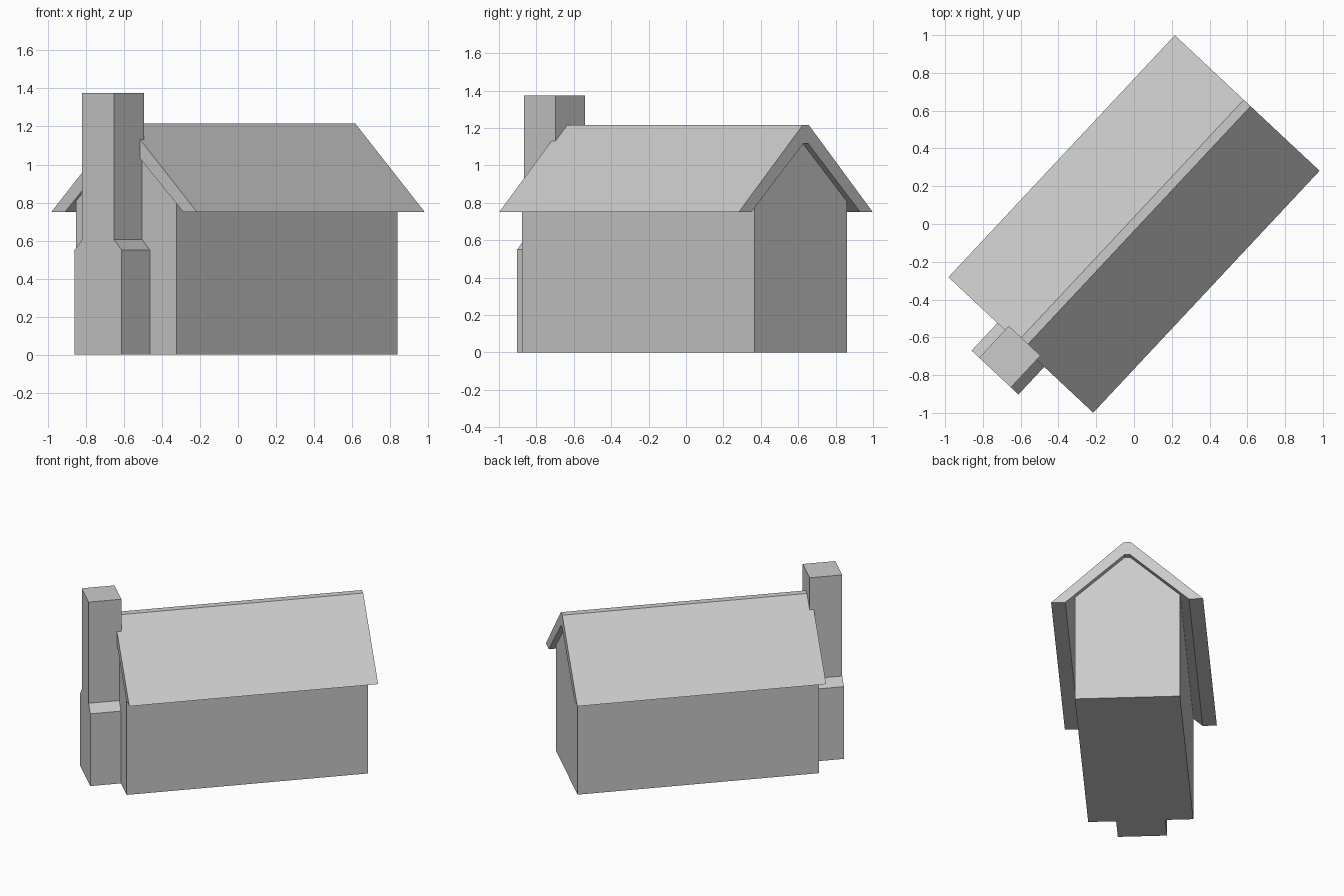
import bpy, math

if "Cube" in bpy.data.objects:
    bpy.data.objects.remove(bpy.data.objects["Cube"])

ANGLE = math.radians(46.9)  # the house stands diagonally on the grid

stone = bpy.data.materials.new("plain_grey")
stone.diffuse_color = (0.6, 0.6, 0.6, 1)
stone.use_nodes = True
stone.node_tree.nodes["Principled BSDF"].inputs["Base Color"].default_value = stone.diffuse_color


def mirrored(half):
    """Close a half profile (v, z) listed bottom to top by mirroring it."""
    return half + [(-v, z) for v, z in reversed(half)]


def extrude(name, profile, u0, u1):
    """Prism: cross-section (v, z) swept along the ridge from u0 to u1."""
    n = len(profile)
    verts = [(u, v, z) for u in (u0, u1) for v, z in profile]
    faces = [tuple(range(n))[::-1], tuple(range(n, 2 * n))]
    faces += [(i, (i + 1) % n, n + (i + 1) % n, n + i) for i in range(n)]
    mesh = bpy.data.meshes.new(name)
    mesh.from_pydata(verts, [], faces)
    mesh.materials.append(stone)
    obj = bpy.data.objects.new(name, mesh)
    obj.rotation_euler.z = ANGLE
    bpy.context.collection.objects.link(obj)
    return obj


# Walls with gable ends, reaching just under the roof
extrude("walls", mirrored([(0.363, 0), (0.363, 0.806), (0.018, 1.116)]), -0.861, 0.84)

# Roof: thick chevron with a narrow flat ridge and level eaves
outer = [(0.525, 0.75), (0.025, 1.215)]
inner = [(0.427, 0.75), (0.018, 1.118)]
extrude("roof", mirrored(outer) + mirrored(inner)[::-1], -0.877, 0.877)

# Chimney: wide base, sloped shoulders, narrow stack
extrude("chimney", mirrored([(0.17, 0), (0.17, 0.55), (0.115, 0.605), (0.115, 1.375)]),
        -1.077, -0.847)
